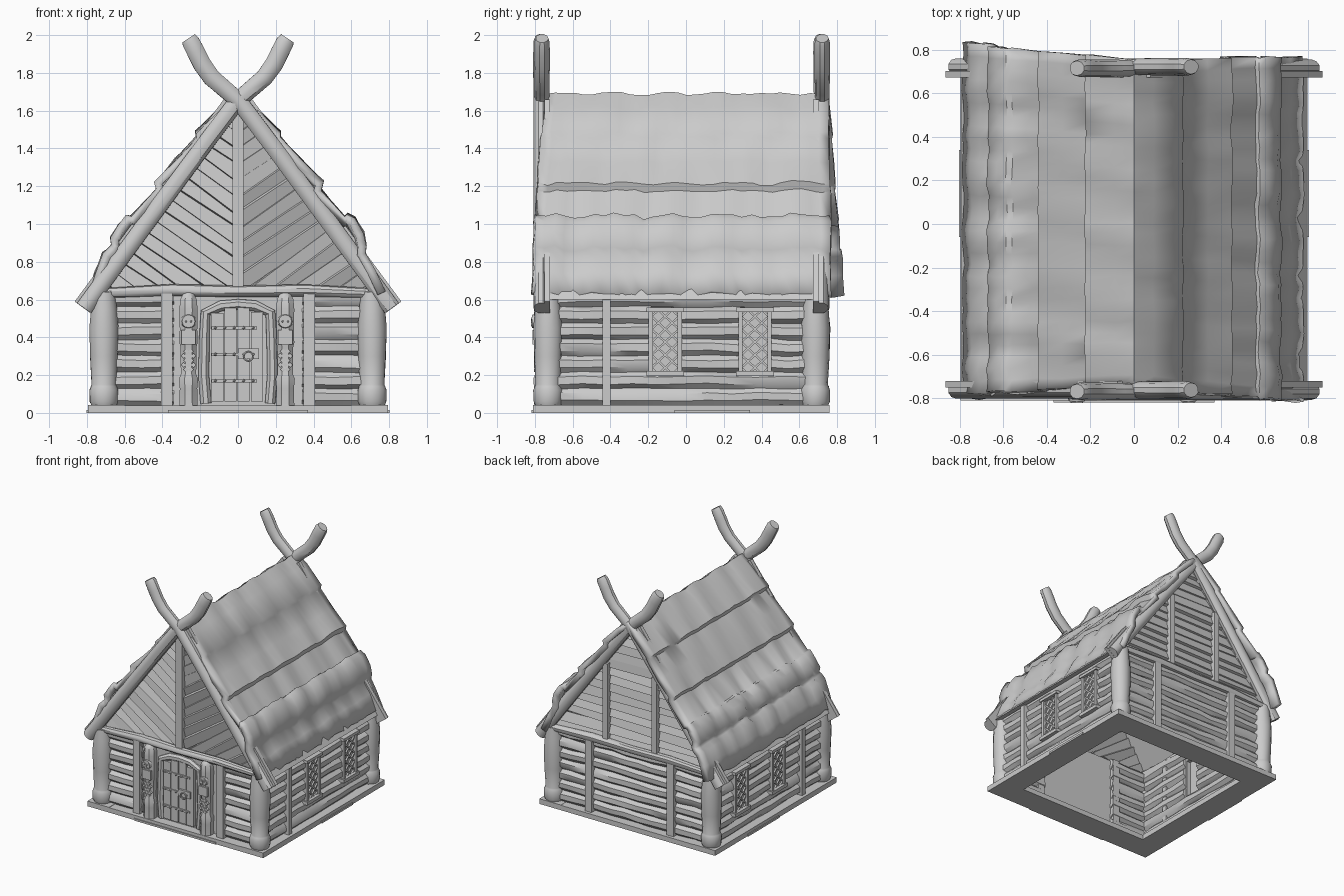
import bpy, bmesh, math, random
from mathutils import Vector as V, Matrix as M

if "Cube" in bpy.data.objects:
    bpy.data.objects.remove(bpy.data.objects["Cube"])
random.seed(7)
R = random.uniform
SLOPE = 1.356                      # rise over run of the roof edge


def obj(name, bm, recalc=True, angle=35):
    if recalc:
        bmesh.ops.recalc_face_normals(bm, faces=bm.faces)
    me = bpy.data.meshes.new(name)
    bm.to_mesh(me)
    bm.free()
    o = bpy.data.objects.new(name, me)
    bpy.context.collection.objects.link(o)
    bpy.ops.object.select_all(action='DESELECT')
    o.select_set(True)
    bpy.context.view_layer.objects.active = o
    bpy.ops.object.shade_smooth_by_angle(angle=math.radians(angle))
    return o


def box(bm, c, size, rot=M()):
    bmesh.ops.create_cube(bm, size=1, matrix=M.Translation(c) @ rot.to_4x4() @ M.Diagonal((*size, 1)))


def span(bm, a, b):                # box from corner to corner
    a, b = V(a), V(b)
    box(bm, (a + b) / 2, [abs(v) for v in b - a])


def tube(bm, pts, radii, sides=8, ref=(0, 0, 1), jit=0.0, squash=1.0):
    pts, ref, rings = [V(p) for p in pts], V(ref), []
    for i, p in enumerate(pts):
        t = (pts[min(i + 1, len(pts) - 1)] - pts[max(i - 1, 0)]).normalized()
        a = ref.cross(t).normalized()
        b = t.cross(a)
        r = radii[i] if isinstance(radii, (list, tuple)) else radii
        rings.append([bm.verts.new(p + r * R(1 - jit, 1 + jit) * (a * math.cos(w) * squash + b * math.sin(w)))
                      for w in [2 * math.pi * (k + .5) / sides for k in range(sides)]])
    for q, s in zip(rings, rings[1:]):
        for k in range(sides):
            bm.faces.new((q[k], q[(k + 1) % sides], s[(k + 1) % sides], s[k]))
    bm.faces.new(rings[0])
    bm.faces.new(rings[-1])


def log(bm, a, b, r):              # rough hewn log
    a, b = V(a), V(b)
    n = max(2, int((b - a).length / .12))
    tube(bm, [a.lerp(b, i / n) + V((0, 0, R(-.005, .005))) for i in range(n + 1)], r, 8, jit=.09)


def clip(bm, planes):              # cut away everything beyond each plane
    for co, no in planes:
        bmesh.ops.bisect_plane(bm, geom=bm.verts[:] + bm.edges[:] + bm.faces[:],
                               plane_co=co, plane_no=no, clear_outer=True)
        bmesh.ops.holes_fill(bm, edges=[e for e in bm.edges if e.is_boundary])


# foundation ring and steps
bm = bmesh.new()
for s in (-1, 1):
    span(bm, (s * .6, -.81, 0), (s * .795, .76, .042))
span(bm, (-.6, -.81, 0), (.6, -.61, .04))
span(bm, (-.6, .56, 0), (.6, .76, .04))
span(bm, (-.37, -.818, 0), (.37, -.79, .016))
for s in (-1, 1):
    span(bm, (s * .78, -.06, 0), (s * .803, .34, .016))
obj("foundation", bm)

# corner posts
bm = bmesh.new()
for x in (-.71, .71):
    for y in (-.73, .685):
        zs = [.04, .06, .12, .14, .15, .3, .45, .55, .64]
        rs = [.068, .076, .078, .07, .066, .074, .078, .07, .062]
        tube(bm, [(x, y, z) for z in zs], rs, 14, ref=(0, 1, 0), jit=.02)
obj("corner_posts", bm)

# log walls
WIN = (-.11, .365)
bm = bmesh.new()
for i in range(7):
    z = .085 + i * .087
    for s in (-1, 1):
        log(bm, (s * .34, -.705, z), (s * .68, -.705, z), .051)
        if 2 <= i <= 5:
            cuts = [-.68, WIN[0] - .075, WIN[0] + .075, WIN[1] - .075, WIN[1] + .075, .64]
        else:
            cuts = [-.68, .64]
        for a, b in zip(cuts[::2], cuts[1::2]):
            log(bm, (s * .7, a, z), (s * .7, b, z), .051)
    log(bm, (-.68, .665, z), (.68, .665, z), .051)
obj("wall_logs", bm)

# upright wall boards and tie beams
bm = bmesh.new()
for s in (-1, 1):
    span(bm, (s * .347, -.775, .04), (s * .408, -.66, .645))
    span(bm, (s * .34, .64, .04), (s * .4, .735, .645))
    span(bm, (s * .66, -.443, .04), (s * .77, -.4, .645))
    span(bm, (s * .2, .67, .67), (s * .245, .73, 1.29))
span(bm, (-.028, -.765, .67), (.028, -.7, 1.62))
for y in (-.75, .715):
    tube(bm, [(x, y, z) for x, z in ((-.7, .635), (-.35, .65), (0, .643), (.35, .648), (.7, .635))],
         [.026, .032, .03, .033, .026], 10, jit=.05)
for s in (-1, 1):
    log(bm, (s * .69, -.7, .635), (s * .69, .67, .635), .035)
obj("boards_and_beams", bm)

# gables: V-laid planks in front, level planks behind
for s in (-1, 1):
    bm = bmesh.new()
    a = math.radians(35)
    d, n = V((s * math.cos(a), 0, math.sin(a))), V((-s * math.sin(a), 0, math.cos(a)))
    for k in range(-6, 13):
        tilt = M.Rotation(R(.1, .4), 3, d) @ M.Rotation(-s * a + R(-.04, .04), 3, 'Y')
        box(bm, V((0, -.715 + R(-.006, .006), .67)) + n * k * .07 + d * .45, (1.5, .03, .078), tilt)
    clip(bm, [((0, 0, 0), (-s, 0, 0)), ((0, 0, .645), (0, 0, -1)), ((0, 0, 1.62), (s * SLOPE, 0, 1))])
    obj("front_gable_planks", bm, angle=20)
bm = bmesh.new()
for k in range(15):
    box(bm, (0, .68 + R(-.006, .006), .68 + k * .068), (1.7, .03, .078),
        M.Rotation(R(.1, .4), 3, 'X') @ M.Rotation(R(-.025, .025), 3, 'Y'))
clip(bm, [((0, 0, .645), (0, 0, -1))] + [((0, 0, 1.62), (s * SLOPE, 0, 1)) for s in (-1, 1)])
obj("back_gable_planks", bm, angle=20)

# crossed gable rafters with curved horns
for y in (-.765, .718):
    for s in (-1, 1):
        bm = bmesh.new()
        path = [(-.815, .555), (-.5, .985), (-.2, 1.39), (0, 1.655), (.07, 1.715), (.14, 1.775),
                (.19, 1.845), (.222, 1.91), (.25, 1.965), (.262, 1.983)]
        rs = [.039, .039, .038, .038, .039, .04, .041, .041, .04, .034]
        tube(bm, [(s * x, y + s * .003, z) for x, z in path], rs, 10, ref=(0, 1, 0), jit=.02, squash=1.22)
        obj("gable_rafter", bm)
        # flat board behind each rafter
        bm = bmesh.new()
        box(bm, (s * .43, y - math.copysign(.03, y), 1.095), (1.33, .03, .1), M.Rotation(s * math.atan(SLOPE), 3, 'Y'))
        obj("barge_board", bm)

# roof deck
bm = bmesh.new()
for s in (-1, 1):
    box(bm, (s * .4, -.02, 1.105), (1.3, 1.42, .03), M.Rotation(s * math.atan(SLOPE), 3, 'Y'))
clip(bm, [((0, 0, .6), (0, 0, -1))])
obj("roof_deck", bm)

# layered thatch
left = [(.785, .63), (.75, .74), (.71, .83), (.675, .86), (.665, .875), (.67, .91), (.63, .98), (.585, 1.03),
        (.56, 1.03), (.43, 1.175), (.44, 1.21), (.33, 1.34), (.22, 1.455), (.225, 1.485), (.09, 1.615)]
right = [(.09, 1.615), (.225, 1.485), (.225, 1.455), (.34, 1.33), (.45, 1.215), (.44, 1.175), (.56, 1.03),
         (.575, 1.045), (.615, 1.02), (.66, .94), (.675, .87), (.67, .83), (.72, .75), (.775, .63)]
prof = [(-x, z) for x, z in left] + [(0, 1.69)] + right
NC = 30
bm = bmesh.new()
grid = []
wave = [R(-1, 1) for _ in range(NC + 1)]
for x, z in prof:
    t = abs(x) / .79
    y0, y1 = (-.745 - .03 * t, .75 + .08 * t) if x < 0 else (-.745 - .07 * t, .75 + .02 * t)
    row = []
    for j in range(NC + 1):
        w = .016 * t * wave[j] * math.cos(5 * x) + .006 * R(-1, 1) + .005 * math.sin(j * 1.1 + 9 * x)
        sx = math.copysign(1, x) if x else 0
        row.append(bm.verts.new((x + sx * w * .4, y0 + (y1 - y0) * j / NC + R(-.006, .006), z + w)))
    grid.append(row)
for p, q in zip(grid, grid[1:]):
    for j in range(NC):
        bm.faces.new((p[j], q[j], q[j + 1], p[j + 1]))
th = obj("thatch_roof", bm, recalc=False, angle=50)
m = th.modifiers.new("thickness", 'SOLIDIFY')
m.thickness, m.offset = .045, -1

# lattice windows on both sides
for s in (-1, 1):
    for c in WIN:
        bm = bmesh.new()
        for k in range(-5, 6):
            for a in (-.75, .75):
                box(bm, (s * .745, c, .375 + k * .068), (.012, .5, .011), M.Rotation(a, 3, 'X'))
        clip(bm, [((0, c + .07, 0), (0, 1, 0)), ((0, c - .07, 0), (0, -1, 0)),
                  ((0, 0, .54), (0, 0, 1)), ((0, 0, .22), (0, 0, -1))])
        span(bm, (s * .715, c - .075, .2), (s * .735, c + .075, .55))
        for e in (-1, 1):
            span(bm, (s * .68, c + e * .066, .2), (s * .765, c + e * .088, .55))
        span(bm, (s * .68, c - .1, .195), (s * .775, c + .1, .222))
        span(bm, (s * .68, c - .1, .535), (s * .775, c + .1, .558))
        obj("lattice_window", bm)

# door wall, arched frame and planked door
bm = bmesh.new()
span(bm, (-.35, -.735, .04), (.35, -.69, .64))
obj("door_wall", bm)
bm = bmesh.new()
arch = [(-.17, .05), (-.182, .2), (-.178, .4), (-.172, .53), (-.09, .567), (0, .575)]
arch += [(-x, z) for x, z in arch[-2::-1]]
tube(bm, [(x, -.735, z) for x, z in arch], .03, 8, ref=(0, 1, 0), jit=.05)
obj("door_frame", bm)
bm = bmesh.new()
for i, h in enumerate((.53, .555, .56, .535)):
    x = -.145 + i * .07
    span(bm, (x + .003, -.76 - .004 * (i % 2), .06), (x + .067, -.72, h))
for z, x0, x1 in ((.17, -.14, .1), (.31, -.14, .11), (.45, -.14, .1)):
    span(bm, (x0, -.772, z - .008), (x1, -.75, z + .008))
    for k in range(5):
        bmesh.ops.create_icosphere(bm, subdivisions=1, radius=.009,
                                   matrix=M.Translation((x0 + .02 + k * .05, -.774, z)))
span(bm, (0, -.777, .285), (.11, -.75, .34))
tube(bm, [(.055 + .025 * math.cos(a), -.785, .3 + .025 * math.sin(a)) for a in
          [k * math.pi / 6 for k in range(13)]], .006, 6, ref=(0, 1, 0))
obj("door", bm)

# carved door posts
for x in (-.262, .25):
    bm = bmesh.new()
    zs = [.04, .13, .18, .205, .35, .37, .44, .55, .6, .63, .643]
    rs = [.052, .05, .055, .044, .046, .052, .05, .052, .047, .032, .012]
    tube(bm, [(x, -.758, z) for z in zs], rs, 8, ref=(0, 1, 0))
    face = M.Translation((x, -.805, .485)) @ M.Rotation(math.pi / 2, 4, 'X')
    bmesh.ops.create_cone(bm, cap_ends=True, segments=12, radius1=.04, radius2=.034, depth=.02, matrix=face)
    for e in (-1, 1):
        box(bm, (x + e * .016, -.816, .496), (.024, .01, .008), M.Rotation(-e * .5, 3, 'Y'))
        bmesh.ops.create_icosphere(bm, subdivisions=1, radius=.006, matrix=M.Translation((x + e * .014, -.815, .484)))
    box(bm, (x, -.816, .478), (.009, .01, .03))
    box(bm, (x, -.815, .46), (.03, .01, .006))
    box(bm, (x, -.802, .4), (.075, .02, .075))
    for i in range(5):
        for k in range(2 + i % 2):
            box(bm, (x + (k - .5 * (1 + i % 2)) * .026, -.796, .23 + i * .024), (.02, .02, .02), M.Rotation(math.pi / 4, 3, 'Y'))
    obj("carved_post", bm)
